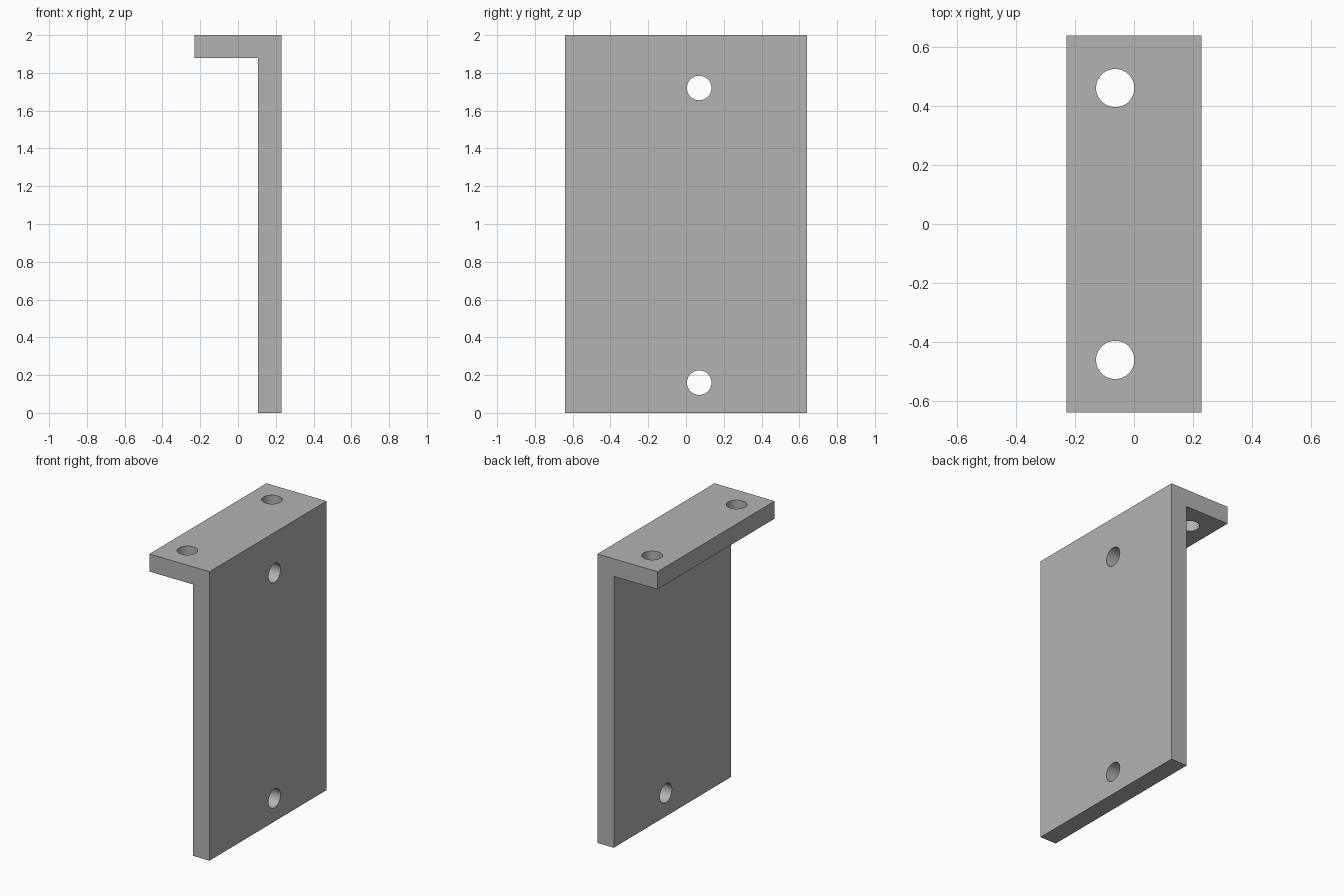
import bpy
import bmesh
import math

cube = bpy.data.objects.get("Cube")
if cube:
    bpy.data.objects.remove(cube, do_unlink=True)

HALF_X, HALF_Y, HEIGHT = 0.23, 0.64, 2.0
INNER_X, FLANGE_Z = 0.105, 1.878
HOLE_R = 0.065

# Plain grey metal
grey = bpy.data.materials.new("grey metal")
grey.use_nodes = True
colour = (0.45, 0.45, 0.45, 1)
grey.diffuse_color = colour
grey.node_tree.nodes["Principled BSDF"].inputs["Base Color"].default_value = colour

# L-shaped bracket: profile extruded along y
profile = [(INNER_X, 0), (HALF_X, 0), (HALF_X, HEIGHT),
           (-HALF_X, HEIGHT), (-HALF_X, FLANGE_Z), (INNER_X, FLANGE_Z)]
bm = bmesh.new()
face = bm.faces.new([bm.verts.new((x, -HALF_Y, z)) for x, z in profile])
extruded = bmesh.ops.extrude_face_region(bm, geom=[face])["geom"]
verts = [v for v in extruded if isinstance(v, bmesh.types.BMVert)]
bmesh.ops.translate(bm, verts=verts, vec=(0, 2 * HALF_Y, 0))
bmesh.ops.recalc_face_normals(bm, faces=bm.faces)
mesh = bpy.data.meshes.new("angle_bracket")
bm.to_mesh(mesh)
bm.free()
mesh.materials.append(grey)
bracket = bpy.data.objects.new("angle_bracket", mesh)
bpy.context.collection.objects.link(bracket)


def drill(name, location, rotation=(0, 0, 0)):
    """Cut one round through-hole in the bracket."""
    bpy.ops.mesh.primitive_cylinder_add(vertices=48, radius=HOLE_R, depth=0.3,
                                        location=location, rotation=rotation)
    cutter = bpy.context.object
    cutter.name = name
    cutter.data.materials.append(grey)
    cutter.hide_render = True
    mod = bracket.modifiers.new(name, "BOOLEAN")
    mod.operation = "DIFFERENCE"
    mod.solver = "EXACT"
    mod.object = cutter
    bpy.context.view_layer.objects.active = bracket
    bpy.ops.object.modifier_apply(modifier=name)
    bpy.data.objects.remove(cutter, do_unlink=True)


# Two holes in the top flange, two in the upright plate
for y in (-0.462, 0.462):
    drill("flange_hole", (-0.064, y, (FLANGE_Z + HEIGHT) / 2))
for z in (0.16, 1.72):
    drill("plate_hole", ((INNER_X + HALF_X) / 2, 0.07, z), (0, math.pi / 2, 0))

# Smooth hole walls, crisp edges
bpy.ops.object.select_all(action="DESELECT")
bracket.select_set(True)
bpy.context.view_layer.objects.active = bracket
bpy.ops.object.shade_smooth_by_angle(angle=math.radians(30))
